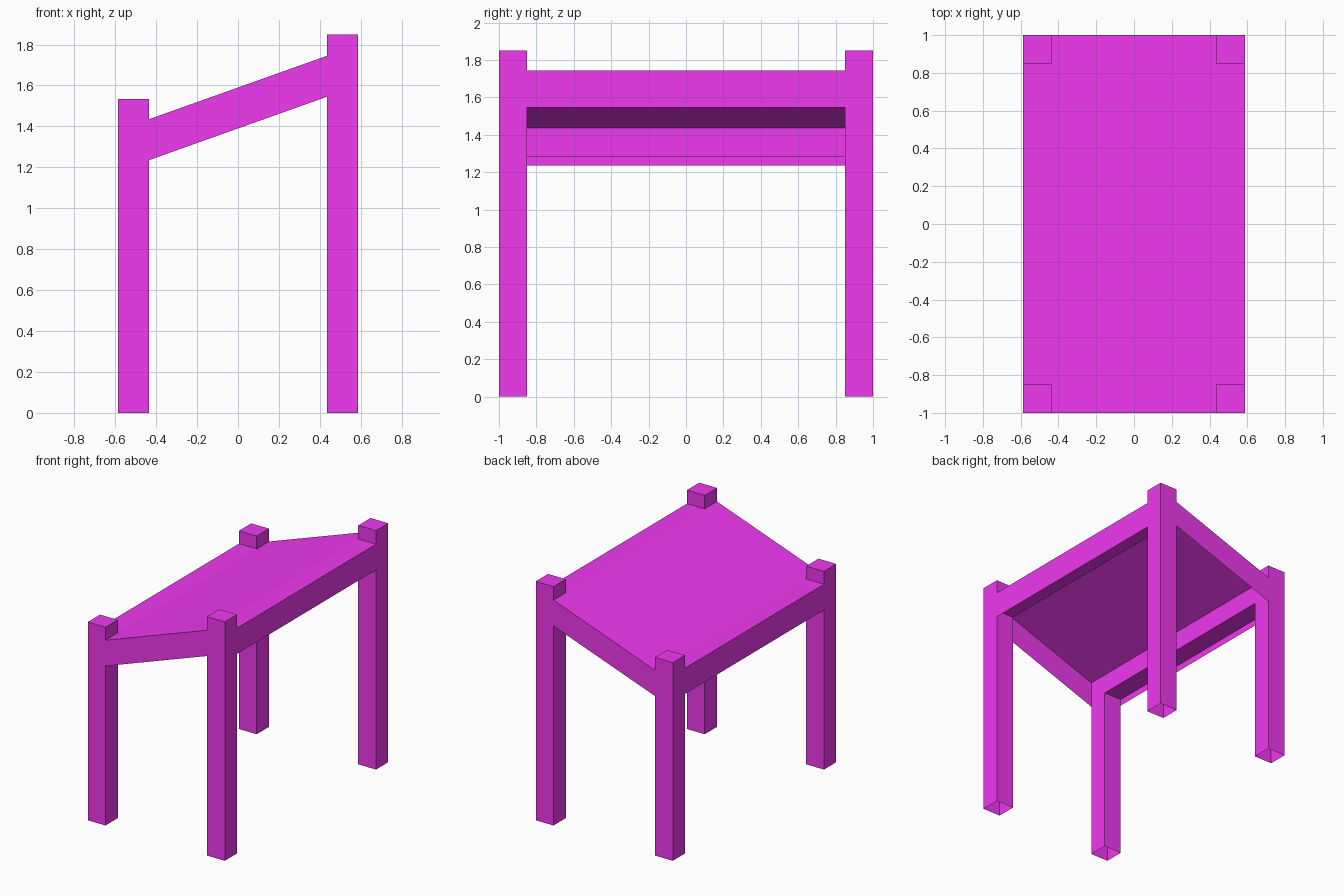
import bpy, bmesh

if "Cube" in bpy.data.objects:
    bpy.data.objects.remove(bpy.data.objects["Cube"])

X0, X1 = 0.435, 0.587   # inner and outer faces of the legs across x
Y0, Y1 = 0.85, 1.0      # inner and outer faces of the legs across y
LOW, HIGH = 1.435, 1.745  # top of the sloping panel at each end
RAIL, BOARD = 0.2, 0.15   # rail height, end board height

paint = bpy.data.materials.new("magenta_paint")
paint.diffuse_color = (0.87, 0.04, 0.87, 1)
paint.use_nodes = True
paint.node_tree.nodes["Principled BSDF"].inputs["Base Color"].default_value = paint.diffuse_color


def make(name, faces):
    """Mesh object from a few faces, each a list of corner points."""
    bm = bmesh.new()
    for f in faces:
        bm.faces.new([bm.verts.new(p) for p in f])
    bmesh.ops.remove_doubles(bm, verts=bm.verts, dist=0.0001)
    bmesh.ops.recalc_face_normals(bm, faces=bm.faces)
    me = bpy.data.meshes.new(name)
    bm.to_mesh(me)
    bm.free()
    me.materials.append(paint)
    ob = bpy.data.objects.new(name, me)
    bpy.context.collection.objects.link(ob)
    return ob


def leg(name, sx, sy, h):
    """Hollow square post, capped on top and open underneath."""
    ring = [(sx * X0, sy * Y0), (sx * X1, sy * Y0), (sx * X1, sy * Y1), (sx * X0, sy * Y1)]
    sides = [[(*a, 0), (*b, 0), (*b, h), (*a, h)]
             for a, b in zip(ring, ring[1:] + ring[:1])]
    make(name, sides + [[(*p, h) for p in ring]])


def end_board(name, sx, top):
    """Box between two legs whose outer skin hangs below as a thin lip."""
    a, b, low = sx * X0, sx * X1, top - BOARD
    profile = [(b, top - RAIL), (b, low), (b, top), (a, top), (a, low), (b, low)]
    make(name, [[(p[0], -Y0, p[1]), (q[0], -Y0, q[1]), (q[0], Y0, q[1]), (p[0], Y0, p[1])]
                for p, q in zip(profile, profile[1:])])


# Short legs on the left, tall legs on the right
for sy, side in ((-1, "front"), (1, "back")):
    leg(f"{side}_short_leg", -1, sy, 1.535)
    leg(f"{side}_tall_leg", 1, sy, 1.85)
    # Sloping side rail, flush with the outer leg faces
    y = sy * Y1
    rail = make(f"{side}_side_rail", [[(-X0, y, LOW - RAIL), (X0, y, HIGH - RAIL),
                                       (X0, y, HIGH), (-X0, y, LOW)]])
    if rail.data.polygons[0].normal.y * sy < 0:
        rail.data.flip_normals()

# End boards
end_board("low_end_board", -1, LOW)
end_board("high_end_board", 1, HIGH)

# Sloping top panel
panel = make("top_panel", [[(-X0, -Y1, LOW), (X0, -Y1, HIGH), (X0, Y1, HIGH), (-X0, Y1, LOW)]])
if panel.data.polygons[0].normal.z < 0:
    panel.data.flip_normals()
